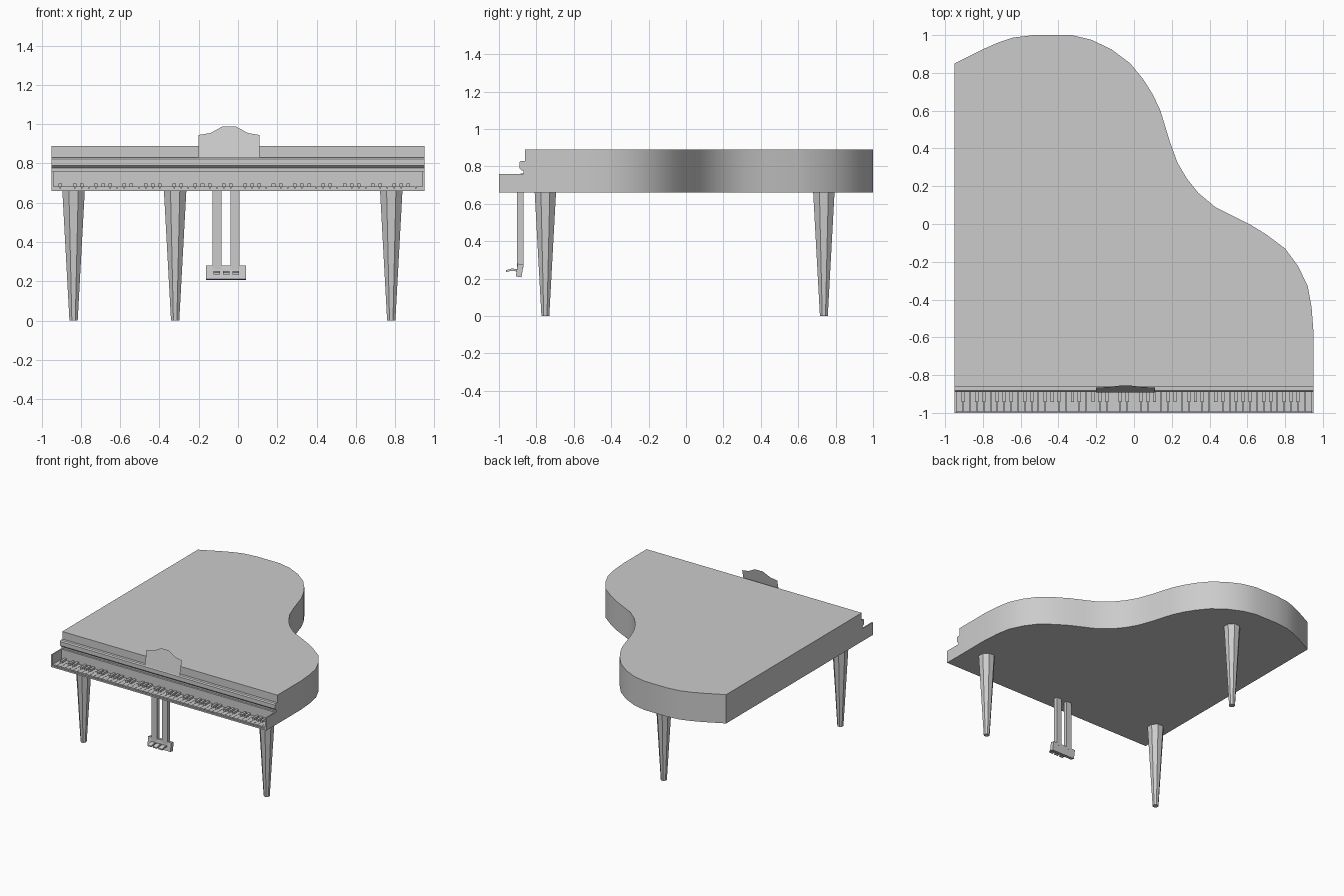
import bpy, bmesh, math
from mathutils import Matrix, Vector

if "Cube" in bpy.data.objects:
    bpy.data.objects.remove(bpy.data.objects["Cube"])


def finish(name, bm, smooth=False):
    bmesh.ops.recalc_face_normals(bm, faces=bm.faces)
    me = bpy.data.meshes.new(name)
    bm.to_mesh(me)
    bm.free()
    ob = bpy.data.objects.new(name, me)
    bpy.context.collection.objects.link(ob)
    if smooth:
        bpy.ops.object.select_all(action='DESELECT')
        ob.select_set(True)
        bpy.context.view_layer.objects.active = ob
        bpy.ops.object.shade_smooth_by_angle(angle=math.radians(30))
    return ob


def add_box(bm, x0, x1, y0, y1, z0, z1):
    m = Matrix.Translation(((x0 + x1) / 2, (y0 + y1) / 2, (z0 + z1) / 2))
    m = m @ Matrix.Diagonal((x1 - x0, y1 - y0, z1 - z0, 1))
    bmesh.ops.create_cube(bm, size=1, matrix=m)


def boxes(name, items):
    bm = bmesh.new()
    for b in items:
        add_box(bm, *b)
    return finish(name, bm)


def prism(name, pts, offset, smooth=False):
    """Closed polygon of 3D points extruded along an offset."""
    bm = bmesh.new()
    f = bm.faces.new([bm.verts.new(p) for p in pts])
    r = bmesh.ops.extrude_face_region(bm, geom=[f], use_keep_orig=True)
    verts = [v for v in r['geom'] if isinstance(v, bmesh.types.BMVert)]
    bmesh.ops.translate(bm, verts=verts, vec=Vector(offset))
    return finish(name, bm, smooth)


# Grand piano outline, shared by case and lid
curve = [(-.95, .85), (-.87, .89), (-.8, .925), (-.72, .96), (-.64, .987), (-.53, 1),
         (-.33, 1), (-.225, .975), (-.12, .925), (-.02, .85), (.05, .765), (.1, .685),
         (.14, .6), (.19, .435), (.23, .325), (.28, .24), (.34, .165), (.43, .09),
         (.52, .045), (.61, 0), (.7, -.055), (.8, -.13), (.87, -.225), (.92, -.33),
         (.94, -.44), (.95, -.57)]
case = curve + [(.95, -.87), (-.95, -.87)]
lid = curve + [(.95, -.86), (-.95, -.86)]
prism("case", [(x, y, .66) for x, y in case], (0, 0, .17), True)
prism("lid", [(x, y, .83) for x, y in lid], (0, 0, .06), True)

# Keyboard bed, end cheeks and board behind the keys
boxes("key_bed", [(-.95, .95, -1, -.87, .66, .672)])
boxes("key_cheeks", [(s * .945 - .005, s * .945 + .005, -1, -.86, .66, .76) for s in (-1, 1)])
boxes("key_back_board", [(-.94, .94, -.885, -.865, .67, .762)])

# Folded fallboard roll above the keys
roll = [(-.86, .83), (-.882, .83), (-.89, .822), (-.89, .79), (-.877, .778), (-.86, .775)]
prism("fallboard", [(-.95, y, z) for y, z in roll], (1.9, 0, 0))

# 52 white keys and 36 black keys
w = 1.88 / 52
boxes("white_keys", [(-.94 + i * w + .001, -.94 + (i + 1) * w - .001, -.995, -.88, .67, .682)
                     for i in range(52)])
boxes("black_keys", [(-.94 + (i + 1) * w - .009, -.94 + (i + 1) * w + .009, -.942, -.88, .68, .698)
                     for i in range(51) if i % 7 in (0, 2, 3, 5, 6)])

# Music stand: thin sheet leaning back
half = [(.155, .83), (.155, .945), (.095, .955), (.035, .988)]
outline = half + [(-x, z) for x, z in reversed(half)]
bm = bmesh.new()
bm.faces.new([bm.verts.new((x - .045, -.891 + (z - .83) * .22, z)) for x, z in outline])
finish("music_stand", bm)

# Tapered octagonal legs
for name, x, y in (("front_left_leg", -.837, -.752), ("front_right_leg", .78, -.752),
                   ("back_leg", -.32, .737)):
    bm = bmesh.new()
    k = 1 / math.cos(math.pi / 8)
    m = Matrix.Translation((x, y, .33)) @ Matrix.Rotation(math.pi / 8, 4, 'Z')
    bmesh.ops.create_cone(bm, cap_ends=True, segments=8, radius1=.021 * k,
                          radius2=.057 * k, depth=.66, matrix=m)
    finish(name, bm)

# Pedal lyre: two posts, slanted pedal box and three pedals
boxes("pedal_posts", [(x, x + .045, -.903, -.87, .26, .665) for x in (-.13, -.037)])
side = [(-.91, .212), (-.88, .207), (-.868, .275), (-.9, .28)]
prism("pedal_box", [(-.163, y, z) for y, z in side], (.203, 0, 0))
pedal = [(-.9, .25), (-.93, .254), (-.963, .245), (-.963, .235), (-.93, .242), (-.9, .238)]
for i, n in enumerate(("left", "middle", "right")):
    prism(n + "_pedal", [(-.125 + i * .048, y, z) for y, z in pedal], (.034, 0, 0))
